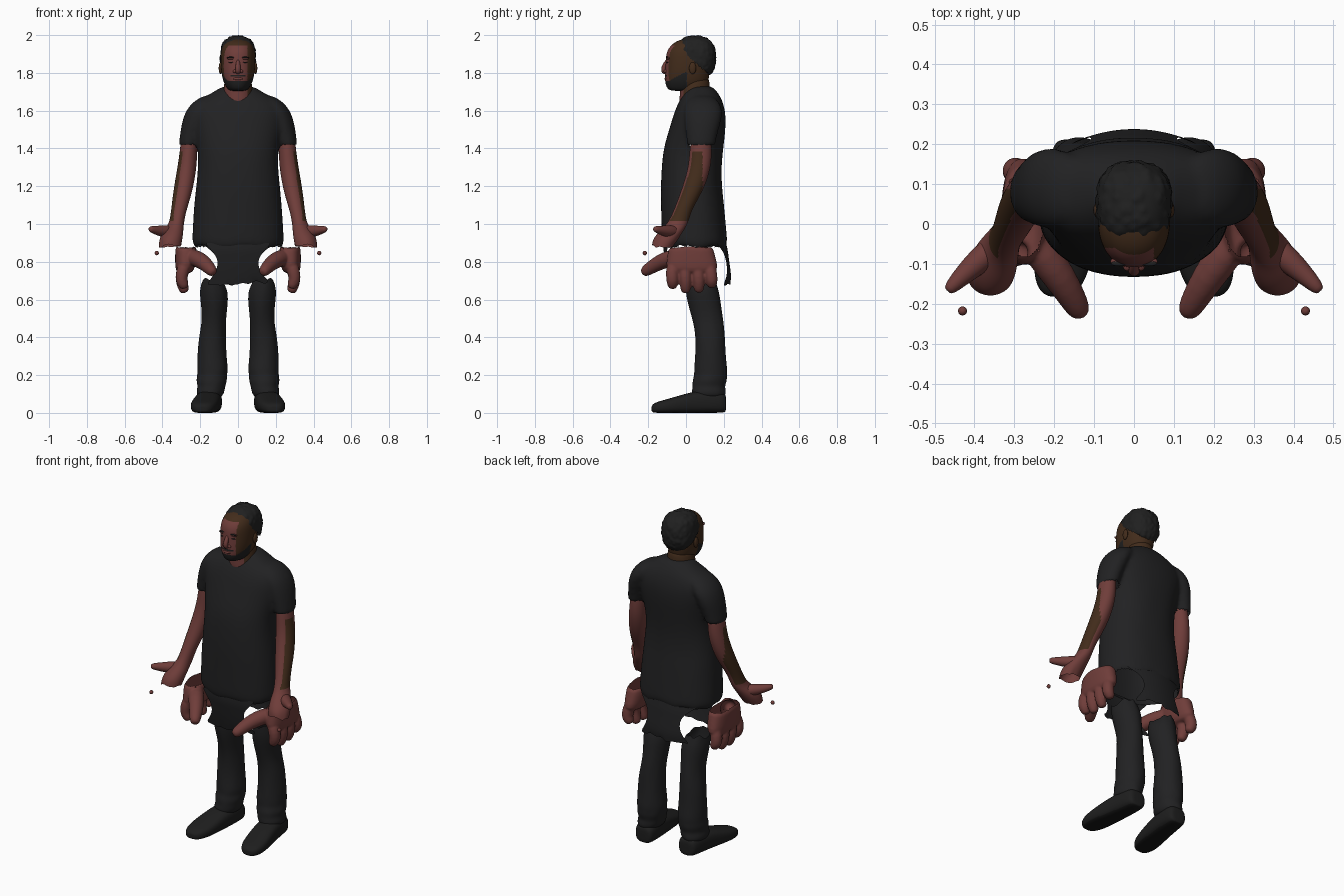
import bpy, bmesh, math, random
from mathutils import Vector

random.seed(4)
if bpy.data.objects.get("Cube"):
    bpy.data.objects.remove(bpy.data.objects["Cube"])


def material(name, rgb):
    m = bpy.data.materials.new(name)
    m.use_nodes = True
    m.diffuse_color = (*rgb, 1)
    m.node_tree.nodes["Principled BSDF"].inputs["Base Color"].default_value = (*rgb, 1)
    return m


SKIN = material("warm skin", (.16, .047, .042))
BROWN = material("brown skin", (.055, .025, .011))
HAIR = material("black hair", (.0145, .0145, .0145))
SHIRT = material("charcoal shirt", (.0155, .0155, .0165))
PANTS = material("dark trousers", (.0155, .0155, .0165))
SHOE = material("black shoe", (.013, .013, .013))
SOLE = material("black sole", (.008, .008, .008))


def finish(name, bm, mats, mirror=False, subdiv=2, rule=None, fuse=0, opening=None):
    """Smooth or fuse the shape, cut openings, colour faces by rule and mirror."""
    bmesh.ops.recalc_face_normals(bm, faces=bm.faces[:])
    me = bpy.data.meshes.new(name)
    bm.to_mesh(me)
    bm.free()
    ob = bpy.data.objects.new(name, me)
    bpy.context.collection.objects.link(ob)
    bpy.ops.object.select_all(action='DESELECT')
    ob.select_set(True)
    bpy.context.view_layer.objects.active = ob
    for m in mats:
        me.materials.append(m)
    if subdiv:
        ob.modifiers.new("smooth", 'SUBSURF').levels = subdiv
        bpy.ops.object.modifier_apply(modifier="smooth")
    if fuse:
        remesh = ob.modifiers.new("fuse", 'REMESH')
        remesh.mode, remesh.voxel_size = 'VOXEL', fuse
        relax = ob.modifiers.new("relax", 'SMOOTH')
        relax.factor, relax.iterations = .5, 5
        for mod in ("fuse", "relax"):
            bpy.ops.object.modifier_apply(modifier=mod)
    if opening:
        cut = bmesh.new()
        cut.from_mesh(ob.data)
        gone = [f for f in cut.faces if opening(f.calc_center_median(), f.normal)]
        bmesh.ops.delete(cut, geom=gone, context='FACES')
        cut.to_mesh(ob.data)
        cut.free()
    if rule:
        for f in ob.data.polygons:
            f.material_index = rule(f.center, f.normal)
    bpy.ops.object.shade_smooth_by_angle(angle=math.radians(50))
    if mirror:
        ob.modifiers.new("mirror", 'MIRROR').use_mirror_merge = False


def skin_rings(bm, rings, caps):
    """Bridge rings of points into a surface."""
    loops = [[bm.verts.new(p) for p in r] for r in rings]
    n = len(loops[0])
    for a, b in zip(loops, loops[1:]):
        for i in range(n):
            bm.faces.new((a[i], a[(i + 1) % n], b[(i + 1) % n], b[i]))
    for want, loop in zip(caps, (loops[0], loops[-1])):
        if want:
            c = bm.verts.new(sum((v.co for v in loop), Vector()) / n)
            for i in range(n):
                bm.faces.new((loop[i], loop[(i + 1) % n], c))


def loft(bm, sections, n=16, power=2.0, axis='z', caps=(1, 1), ragged=0, wrinkle=0, side=1):
    """Sections are (height, centre a, centre b, radius a, radius b)."""
    rings = []
    for k, (h, ca, cb, ra, rb) in enumerate(sections):
        ring = []
        for i in range(n):
            t = math.tau * i / n
            c, s = math.cos(t), math.sin(t)
            w = 1 + random.uniform(-wrinkle, wrinkle)
            a = side * (ca + ra * w * math.copysign(abs(c) ** (2 / power), c))
            b = cb + rb * w * math.copysign(abs(s) ** (2 / power), s)
            j = random.uniform(-ragged, ragged) if k == 0 else 0
            ring.append(Vector((a, b, h + j) if axis == 'z' else (a, h, max(b, 0))))
        rings.append(ring)
    skin_rings(bm, rings, caps)


def tube(bm, path, radii, n=10):
    """Round limb that follows a path without twisting."""
    pts = [Vector(p) for p in path]
    rings, last = [], None
    for i, (p, r) in enumerate(zip(pts, radii)):
        d = (pts[min(i + 1, len(pts) - 1)] - pts[max(i - 1, 0)]).normalized()
        q = last.rotation_difference(d) @ q if last else d.to_track_quat('Z', 'Y')
        last = d
        rings.append([p + q @ Vector((r * math.cos(math.tau * k / n),
                                      r * math.sin(math.tau * k / n), 0)) for k in range(n)])
    skin_rings(bm, rings, (1, 1))


def panel(name, rows, bend):
    """Curved hanging cloth with a torn lower edge; rows are (z, half width, y)."""
    bm = bmesh.new()
    grid = [[bm.verts.new((w * k / 6, y + bend * (w * k / 6) ** 2,
                           z + (random.uniform(-.02, .02) if z < .7 else 0)))
             for k in range(-6, 7)] for z, w, y in rows]
    for a, b in zip(grid, grid[1:]):
        for i in range(12):
            bm.faces.new((a[i], a[i + 1], b[i + 1], b[i]))
    finish(name, bm, [PANTS])


def ball(bm, centre, size):
    res = bmesh.ops.create_uvsphere(bm, u_segments=12, v_segments=8, radius=1)
    for v in res["verts"]:
        v.co = Vector(centre) + Vector([a * b for a, b in zip(v.co, size)])


def depth(rows):
    """Turn (z, half width, front y, back y) into loft sections."""
    return [(z, 0, (f + b) / 2, w, (b - f) / 2) for z, w, f, b in rows]


# Shirt: body and sleeves fused, with open sleeves and a torn open hem
bm = bmesh.new()
loft(bm, depth([(.862, .245, -.125, .222), (.93, .243, -.13, .218), (1.05, .237, -.132, .207),
                (1.13, .23, -.133, .198), (1.2, .222, -.133, .19), (1.3, .212, -.13, .188),
                (1.4, .213, -.12, .198), (1.5, .235, -.09, .21), (1.58, .252, -.066, .21),
                (1.63, .235, -.047, .2), (1.67, .185, -.025, .185), (1.7, .125, -.003, .165),
                (1.73, .085, .02, .14)]),
     n=32, power=2.3, ragged=.02, wrinkle=.008)
for s in (-1, 1):
    loft(bm, [(1.415, .26, .08, .053, .075), (1.42, .26, .08, .054, .076), (1.48, .248, .083, .06, .085),
              (1.55, .228, .09, .068, .1), (1.61, .2, .09, .073, .105), (1.655, .165, .087, .065, .085),
              (1.68, .14, .085, .04, .05)], wrinkle=.01, side=s)
finish("shirt", bm, [SHIRT], fuse=.011, opening=lambda c, n: n.z < -.7 and c.z < 1.43)

# Torn front and seat of the trousers, hanging below the hem
panel("trouser_seat", [(.68, .165, .235), (.72, .13, .24), (.77, .106, .234), (.82, .108, .226),
                       (.86, .14, .222), (.9, .2, .212), (.95, .2, .205)], -1.4)
panel("trouser_front", [(.685, .17, -.085), (.72, .135, -.095), (.77, .106, -.105), (.82, .108, -.113),
                        (.86, .14, -.12), (.9, .18, -.118)], .9)

# Trouser legs with torn tops and loose folds at the ankle
bm = bmesh.new()
loft(bm, [(.7, .135, .075, .06, .08), (.64, .128, .088, .078, .09), (.56, .125, .1, .069, .086),
          (.48, .128, .12, .064, .08), (.4, .136, .128, .073, .078), (.3, .138, .13, .077, .083),
          (.23, .135, .13, .083, .09), (.2, .136, .13, .079, .086), (.17, .14, .125, .082, .092),
          (.14, .14, .12, .073, .087), (.115, .145, .12, .076, .092), (.08, .15, .12, .064, .088)],
     n=20, caps=(0, 1), ragged=.02, wrinkle=.03)
finish("trouser_legs", bm, [PANTS], mirror=True)

# Shoes, with darker soles underneath
bm = bmesh.new()
loft(bm, [(.212, .145, .05, .045, .045), (.195, .145, .055, .06, .056), (.13, .15, .06, .068, .062),
          (.04, .16, .055, .07, .06), (-.05, .174, .042, .075, .046), (-.12, .183, .032, .071, .036),
          (-.165, .188, .027, .053, .028), (-.182, .19, .022, .028, .017)],
     power=2.8, axis='y')
finish("shoes", bm, [SHOE, SOLE], mirror=True, rule=lambda c, n: int(n.z < -.8))

# Arms running into the cut upper hands
bm = bmesh.new()
loft(bm, [(.882, .36, -.125, .06, .055), (.92, .356, -.108, .062, .068), (.96, .344, -.08, .055, .064),
          (1.0, .326, -.045, .039, .055), (1.06, .316, -.022, .04, .048), (1.12, .303, .005, .046, .052),
          (1.2, .287, .042, .052, .06), (1.3, .27, .072, .051, .06), (1.38, .262, .078, .047, .06),
          (1.48, .255, .08, .044, .052)],
     n=20, caps=(0, 1), ragged=.012)
finish("arms", bm, [SKIN, BROWN], mirror=True,
       rule=lambda c, n: int(n.x > .35 and n.y > -.7 and 1.02 < c.z < 1.385 and c.y < .088))

# Outstretched upper thumbs and loose scraps below them
bm = bmesh.new()
tube(bm, [(.345, -.05, .96), (.385, -.09, .96), (.425, -.125, .965), (.455, -.155, .972), (.467, -.168, .974)],
     [.032, .036, .027, .02, .013])
ball(bm, (.43, -.218, .846), (.012, .012, .012))
finish("upper_thumbs", bm, [SKIN], mirror=True, subdiv=1)

# Separate lower hands: open palm, four curled fingers and thumb fused together
bm = bmesh.new()
loft(bm, [(.887, .275, .025, .058, .12), (.84, .275, .027, .058, .125), (.79, .278, .03, .056, .138),
          (.74, .283, .035, .046, .135)], n=20, power=2.4, ragged=.006)
for y, low in [(-.075, .655), (-.006, .632), (.064, .635), (.132, .66)]:
    tube(bm, [(.28, y * .9, .79), (.298, y, .74), (.3, y + .004, .7), (.288, y + .004, low + .025),
              (.28, y + .004, low + .004)], [.035, .036, .034, .031, .021])
tube(bm, [(.265, -.02, .83), (.225, -.08, .82), (.185, -.135, .8), (.155, -.185, .77), (.138, -.215, .75),
          (.13, -.23, .74)], [.042, .048, .044, .037, .032, .02])
finish("lower_hands", bm, [SKIN], mirror=True, subdiv=1, fuse=.006,
       opening=lambda c, n: n.z > .7 and c.z > .868 and c.y > -.1)

# Neck
bm = bmesh.new()
loft(bm, depth([(1.62, .085, -.04, .135), (1.68, .084, -.034, .132), (1.73, .076, -.035, .127),
                (1.78, .07, -.03, .125)]))
finish("neck", bm, [SKIN, BROWN], rule=lambda c, n: int(c.y > .02 or c.x > .05))


# Head, coloured as face, brown sides and beard
def face_rule(c, n):
    if c.y < .005 and c.z < 1.757 + max(0, c.y + .09) * .55:
        return 2
    if abs(c.x) < .04 and c.y < -.05 and 1.778 < c.z < 1.79:
        return 2
    return 0 if c.x < .05 and c.y < -.06 and c.z < 1.945 else 1


bm = bmesh.new()
loft(bm, depth([(1.705, .045, -.085, .07), (1.72, .06, -.102, .1), (1.75, .077, -.112, .118),
                (1.79, .087, -.112, .125), (1.83, .091, -.11, .13), (1.87, .092, -.108, .135),
                (1.91, .09, -.104, .138), (1.94, .083, -.086, .13), (1.965, .065, -.058, .11),
                (1.98, .035, -.015, .08)]), n=24, power=2.2)
finish("head", bm, [SKIN, BROWN, HAIR], subdiv=3, rule=face_rule)

# Nose, brow ridges and lips
bm = bmesh.new()
tube(bm, [(0, -.092, 1.875), (0, -.108, 1.85), (0, -.12, 1.825), (0, -.118, 1.805), (0, -.1, 1.797)],
     [.008, .012, .015, .016, .008])
for s in (-1, 1):
    ball(bm, (s * .017, -.106, 1.808), (.011, .013, .01))
    ball(bm, (s * .035, -.094, 1.877), (.026, .012, .008))
ball(bm, (0, -.107, 1.769), (.026, .008, .008))
finish("nose_brow_lips", bm, [SKIN], subdiv=1)

# Eyebrows and eyes, lying close to the face
bm = bmesh.new()
for s in (-1, 1):
    ball(bm, (s * .037, -.099, 1.882), (.021, .007, .004))
    ball(bm, (s * .036, -.098, 1.856), (.014, .007, .003))
finish("eyebrows_and_eyes", bm, [HAIR], subdiv=0)

# Ears
bm = bmesh.new()
ball(bm, (.092, .035, 1.825), (.011, .02, .032))
finish("ears", bm, [BROWN], mirror=True, subdiv=1)

# Curly boxy hair cap, trimmed along a sloping hairline
bm = bmesh.new()
bmesh.ops.create_icosphere(bm, subdivisions=5, radius=1)
curls = [Vector([random.gauss(0, 1) for _ in "xyz"]).normalized() for _ in range(260)]
for v in bm.verts:
    near = min((v.co - c).length for c in curls)
    size = .965 + .05 * max(0, 1 - near / .13)
    size /= sum(abs(a) ** 2.5 for a in v.co) ** .4
    v.co = Vector((0, .05, 1.882)) + Vector((v.co.x * .097, v.co.y * .11, v.co.z * .117)) * size
gone = [f for f in bm.faces if f.calc_center_median().z < 1.897 - .87 * f.calc_center_median().y]
bmesh.ops.delete(bm, geom=gone, context='FACES')
finish("hair", bm, [HAIR], subdiv=0)
